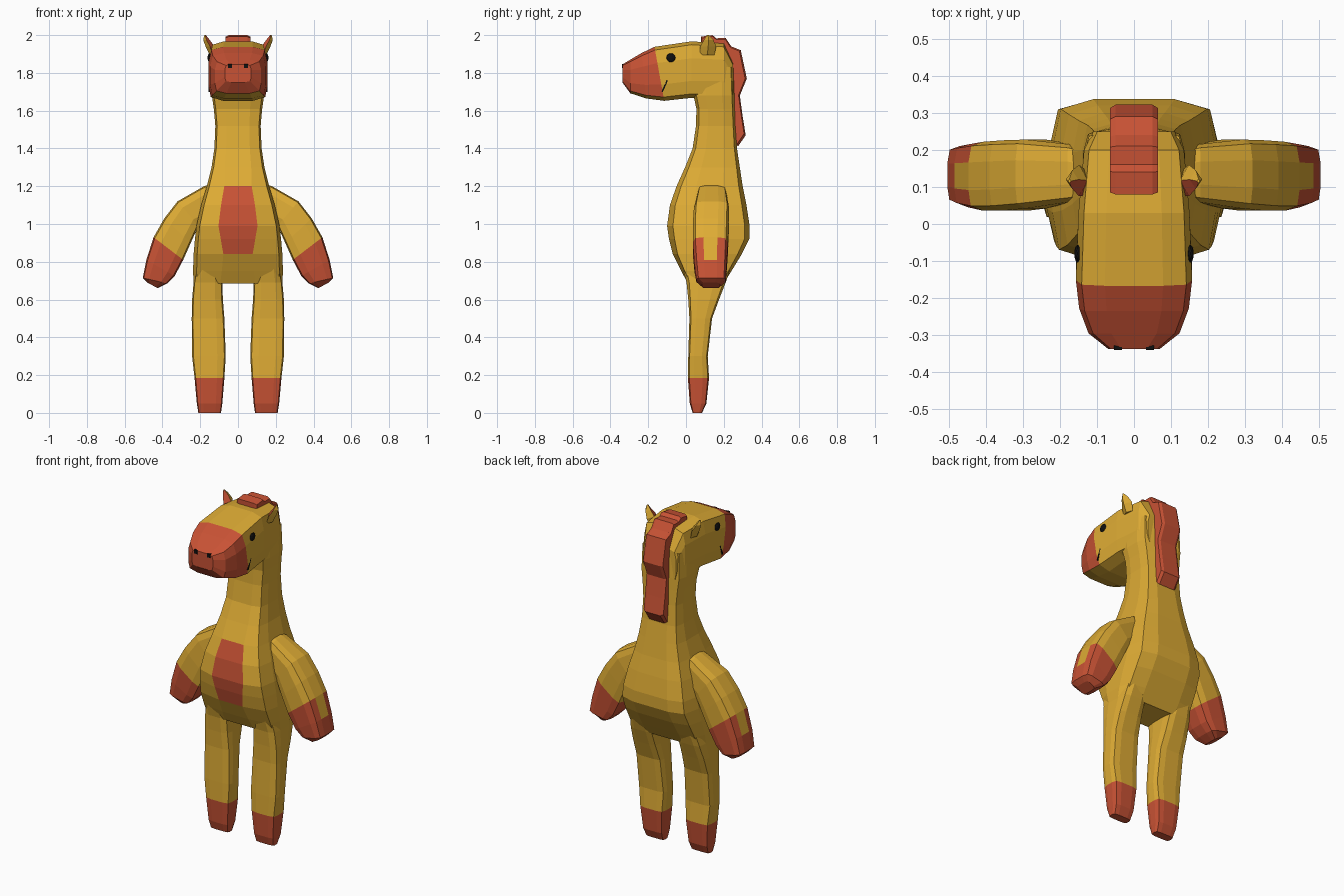
import bpy, bmesh
from mathutils import Vector

if "Cube" in bpy.data.objects:
    bpy.data.objects.remove(bpy.data.objects["Cube"])


def material(name, rgb):
    m = bpy.data.materials.new(name)
    m.diffuse_color = (*rgb, 1)
    m.use_nodes = True
    m.node_tree.nodes["Principled BSDF"].inputs["Base Color"].default_value = m.diffuse_color
    return m


YELLOW = material("yellow_plush", (0.73, 0.41, 0.035))
RED = material("red_plush", (0.58, 0.085, 0.035))
BLACK = material("black", (0.005, 0.005, 0.005))


def section(a0, a1, b0, b1, k=0.5):
    """Boxy twelve-sided section filling a0..a1 by b0..b1; k is the flat panel width."""
    half = [(k, -1), (.92, -.86), (1, -.4), (1, .4), (.9, .88), (.5, 1)]
    pts = half + [(-x, y) for x, y in reversed(half)]
    ca, cb, ra, rb = (a0 + a1) / 2, (b0 + b1) / 2, (a1 - a0) / 2, (b1 - b0) / 2
    return [(ca + ra * x, cb + rb * y) for x, y in pts]


def loft(name, rings, is_red=lambda c, n: False, mats=(YELLOW, RED)):
    """Skin a list of equal-sized rings and cap both ends."""
    bm = bmesh.new()
    loops = [[bm.verts.new(p) for p in r] for r in rings]
    n = len(rings[0])
    for a, b in zip(loops, loops[1:]):
        for i in range(n):
            j = (i + 1) % n
            bm.faces.new((a[i], a[j], b[j], b[i]))
    bm.faces.new(loops[0])
    bm.faces.new(loops[-1])
    bmesh.ops.recalc_face_normals(bm, faces=bm.faces)
    bm.normal_update()
    for f in bm.faces:
        f.material_index = int(is_red(f.calc_center_median(), f.normal))
    me = bpy.data.meshes.new(name)
    bm.to_mesh(me)
    bm.free()
    for m in mats:
        me.materials.append(m)
    ob = bpy.data.objects.new(name, me)
    bpy.context.collection.objects.link(ob)
    return ob


# Torso and neck: height, half width, front y, back y, front panel fraction
torso = [(.685, .235, .01, .2, .4), (.75, .238, -.025, .24, .36), (.84, .235, -.07, .295, .33),
         (.92, .228, -.09, .335, .4), (.99, .22, -.1, .337, .47), (1.1, .195, -.085, .32, .46),
         (1.2, .165, -.05, .3, .44), (1.3, .14, -.005, .285, .5), (1.4, .125, .035, .27, .5),
         (1.52, .12, .053, .262, .5), (1.61, .128, .055, .258, .5), (1.68, .138, .04, .256, .5),
         (1.83, .135, .04, .25, .5)]
loft("torso_and_neck",
     [[(x, y, z) for x, y in section(-w, w, f, b, k)] for z, w, f, b, k in torso],
     lambda c, n: n.y < -.5 and abs(c.x) < .02 and .84 < c.z < 1.2)

# Head: y, half width, bottom z, top z, lean of the ring
head = [(.25, .11, 1.66, 1.85, 0), (.2, .135, 1.67, 1.955, 0), (.03, .15, 1.668, 1.967, 0),
        (-.142, .157, 1.652, 1.938, -.18), (-.225, .148, 1.665, 1.905, -.1),
        (-.295, .123, 1.692, 1.87, 0), (-.337, .07, 1.75, 1.845, 0)]
loft("head",
     [[(x, y + t * (z - 1.8), z) for x, z in section(-w, w, lo, hi)] for y, w, lo, hi, t in head],
     lambda c, n: c.y < -.15 and not (n.z < -.85 and c.y > -.26))

# Mane: side profile across the width, with narrowed outer edges
mane = [(.08, 1.955), (.08, 1.992), (.14, 2.0), (.16, 1.983), (.21, 1.985), (.24, 1.94),
        (.29, 1.92), (.322, 1.77), (.285, 1.68), (.3, 1.57), (.316, 1.47), (.275, 1.41),
        (.25, 1.5), (.24, 1.86), (.19, 1.94)]
inset = [(y + (.17 - y) * .06, z + (1.75 - z) * .03) for y, z in mane]
loft("mane", [[(x, y, z) for y, z in p]
              for x, p in ((-.065, inset), (-.05, mane), (.05, mane), (.065, inset))],
     mats=(RED,))

# Leg: z, inner x, outer x, front y, back y
leg = [(0, .09, .21, .035, .085), (.05, .083, .218, .02, .108), (.185, .072, .23, .01, .122),
       (.3, .065, .243, .012, .115), (.5, .072, .245, .018, .138), (.6, .08, .243, .012, .175),
       (.69, .083, .235, .003, .21), (.78, .09, .22, -.02, .24)]
# Arm: outer edge (x, z), inner edge (x, z), front y, back y
arm = [((.13, 1.215), (.1, 1.02), .07, .2), ((.18, 1.2), (.15, 1.03), .06, .215),
       ((.32, 1.12), (.21, .99), .042, .228), ((.39, 1.03), (.25, .9), .036, .226),
       ((.447, .93), (.29, .81), .036, .222), ((.485, .81), (.335, .725), .045, .215),
       ((.504, .715), (.375, .685), .055, .21), ((.48, .69), (.425, .66), .085, .18)]
# Ear: z, inner x, outer x, front y, back y
ear = [(1.895, .12, .15, .075, .15), (1.94, .125, .172, .075, .16),
       (1.975, .15, .184, .095, .145), (2.0, .17, .178, .11, .122)]

for side, s in (("left", 1), ("right", -1)):
    loft(side + "_leg",
         [[(s * x, y, z) for x, y in section(a, b, f, k)] for z, a, b, f, k in leg],
         lambda c, n: c.z < .18)

    rings = []
    for o, i, f, b in arm:
        o, i = Vector(o), Vector(i)
        pts = [(o.lerp(i, u), y) for u, y in section(0, 1, f, b)]
        rings.append([(s * p.x, y, p.y) for p, y in pts])
    loft(side + "_arm", rings, lambda c, n: abs(c.x) > .375 and c.z < .87 or c.z < .79)

    loft(side + "_ear",
         [[(s * a, (f + k) / 2, z), (s * (a + b) / 2, f, z),
           (s * b, (f + k) / 2, z), (s * (a + b) / 2, k, z)] for z, a, b, f, k in ear],
         lambda c, n: n.y < -.1 and n.x * s < .2)

    # Eye: flattened ball
    bpy.ops.mesh.primitive_uv_sphere_add(segments=10, ring_count=6, radius=.024,
                                         location=(s * .152, -.08, 1.88))
    eye = bpy.context.object
    eye.name, eye.scale = side + "_eye", (.4, 1, 1)
    eye.data.materials.append(BLACK)

    # Nostril and mouth line
    for name, loc, size, tilt in (("_nostril", (.043, -.333, 1.837), (.022, .014, .022), 0),
                                  ("_mouth", (.149, -.113, 1.73), (.014, .008, .066), -.42)):
        bpy.ops.mesh.primitive_cube_add(size=1, location=(s * loc[0], loc[1], loc[2]),
                                        rotation=(tilt, 0, 0))
        ob = bpy.context.object
        ob.name, ob.scale = side + name, size
        ob.data.materials.append(BLACK)
